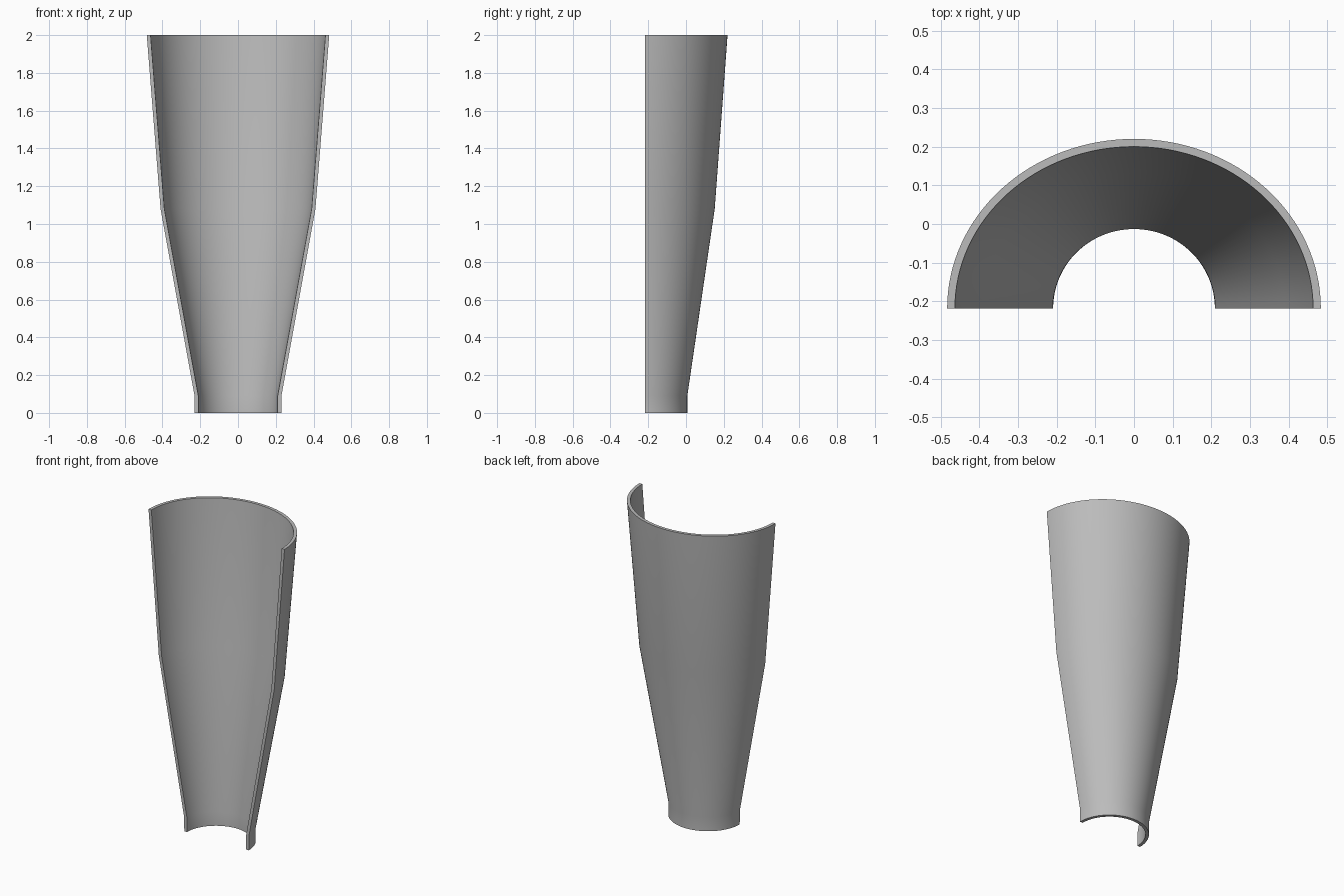
import bpy
import bmesh
from math import pi, cos, sin, radians

cube = bpy.data.objects.get("Cube")
if cube:
    bpy.data.objects.remove(cube)

SEGMENTS = 64
WALL = 0.02
CENTRE_Y = -0.218

# Outer half-ellipse at each level: height, x radius, y radius
LEVELS = [(0, 0.229, 0.225), (0.09, 0.23, 0.225), (1.08, 0.41, 0.37), (2, 0.483, 0.438)]

# Closed wall section: up the outside, then down the inside
section = LEVELS + [(z, rx - WALL, ry - WALL) for z, rx, ry in reversed(LEVELS)]
count = len(section)

# Sweep the section through half a turn
bm = bmesh.new()
rows = []
for i in range(SEGMENTS + 1):
    a = pi * i / SEGMENTS
    rows.append([bm.verts.new((rx * cos(a), CENTRE_Y + ry * sin(a), z))
                 for z, rx, ry in section])
for r0, r1 in zip(rows, rows[1:]):
    for j in range(count):
        k = (j + 1) % count
        bm.faces.new((r0[j], r1[j], r1[k], r0[k]))

# Flat cut ends, one quad per level
for row in (rows[0], rows[-1]):
    for j in range(len(LEVELS) - 1):
        bm.faces.new((row[j], row[j + 1], row[count - 2 - j], row[count - 1 - j]))
bmesh.ops.recalc_face_normals(bm, faces=bm.faces)

mesh = bpy.data.meshes.new("half_shell")
bm.to_mesh(mesh)
bm.free()
shell = bpy.data.objects.new("half_shell", mesh)
bpy.context.collection.objects.link(shell)

# Plain grey finish
grey = bpy.data.materials.new("plain grey")
grey.use_nodes = True
colour = (0.5, 0.5, 0.5, 1)
grey.diffuse_color = colour
grey.node_tree.nodes["Principled BSDF"].inputs["Base Color"].default_value = colour
mesh.materials.append(grey)

# Smooth curved walls with crisp rims
bpy.ops.object.select_all(action="DESELECT")
shell.select_set(True)
bpy.context.view_layer.objects.active = shell
bpy.ops.object.shade_smooth_by_angle(angle=radians(30))

# Crisp inner line where the collar meets the taper
sharp = mesh.attributes.get("sharp_edge") or mesh.attributes.new("sharp_edge", "BOOLEAN", "EDGE")
inner_collar = count - 2
for edge in mesh.edges:
    if all(v % count == inner_collar for v in edge.vertices):
        sharp.data[edge.index].value = True
